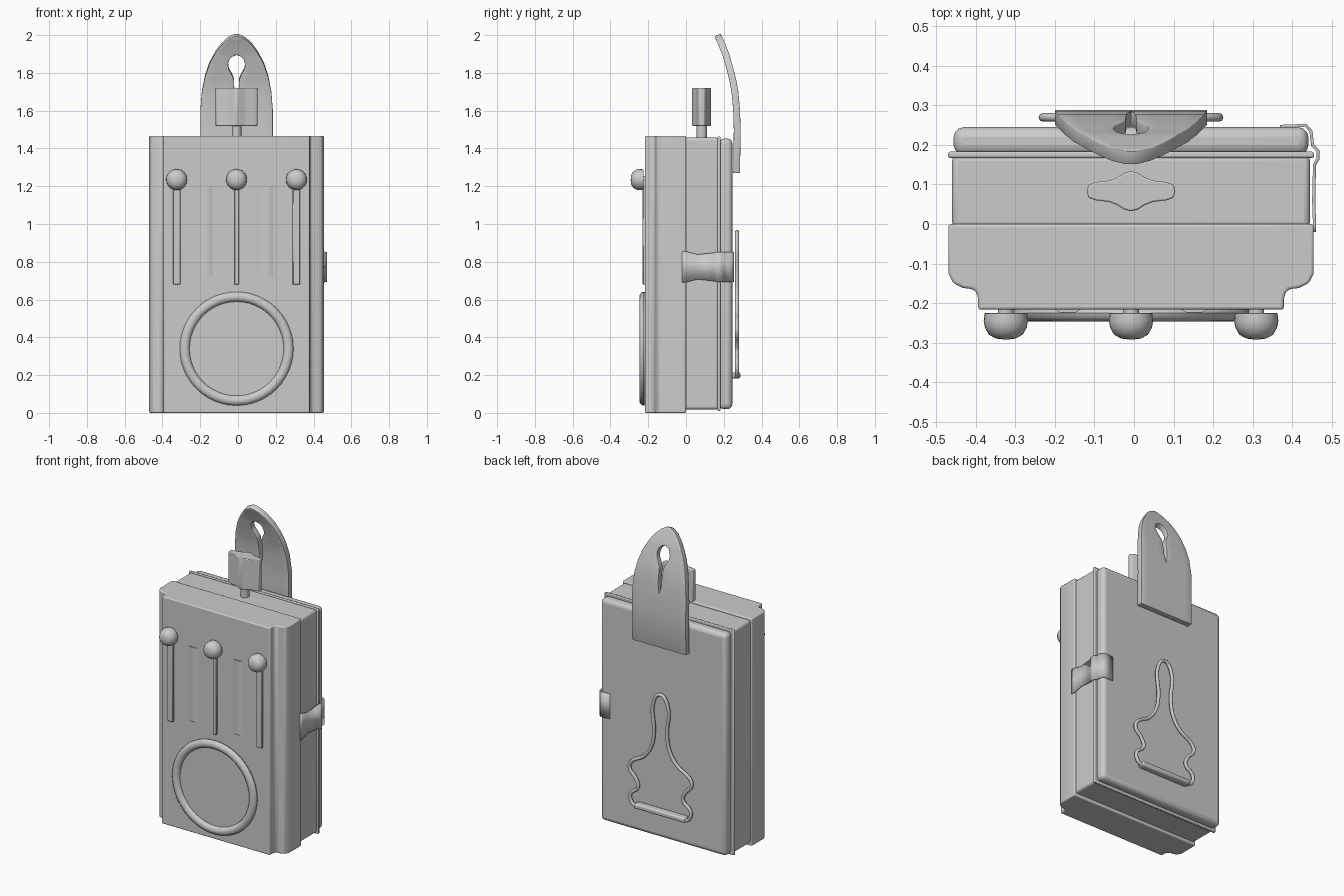
import bpy, bmesh, math
from mathutils import Vector, Matrix

if "Cube" in bpy.data.objects:
    bpy.data.objects.remove(bpy.data.objects["Cube"])

CX = -0.0075  # body centre line
grey = bpy.data.materials.new("plain grey")
grey.diffuse_color = (0.6, 0.6, 0.6, 1)
grey.use_nodes = True
grey.node_tree.nodes["Principled BSDF"].inputs["Base Color"].default_value = grey.diffuse_color


def finish(name, bm, bevel=0, seg=3, smooth=35):
    bmesh.ops.recalc_face_normals(bm, faces=bm.faces)
    me = bpy.data.meshes.new(name)
    bm.to_mesh(me)
    bm.free()
    ob = bpy.data.objects.new(name, me)
    bpy.context.collection.objects.link(ob)
    me.materials.append(grey)
    if bevel:
        m = ob.modifiers.new("Bevel", 'BEVEL')
        m.width, m.segments, m.limit_method = bevel, seg, 'ANGLE'
    bpy.ops.object.select_all(action='DESELECT')
    ob.select_set(True)
    bpy.context.view_layer.objects.active = ob
    bpy.ops.object.shade_smooth_by_angle(angle=math.radians(smooth))
    return ob


def box(name, lo, hi, bevel=0, seg=3):
    bm = bmesh.new()
    lo, hi = Vector(lo), Vector(hi)
    mat = Matrix.Translation((lo + hi) / 2) @ Matrix.Diagonal((*(hi - lo), 1))
    bmesh.ops.create_cube(bm, size=1, matrix=mat)
    return finish(name, bm, bevel, seg)


def prism(name, pts, z0, z1, bevel=0, seg=3):
    """Extrude an XY outline upwards."""
    bm = bmesh.new()
    f = bm.faces.new([bm.verts.new((x, y, z0)) for x, y in pts])
    ext = bmesh.ops.extrude_face_region(bm, geom=[f])['geom']
    bmesh.ops.translate(bm, vec=(0, 0, z1 - z0),
                        verts=[v for v in ext if isinstance(v, bmesh.types.BMVert)])
    return finish(name, bm, bevel, seg)


def lathe(name, prof, x, z, steps=32, closed=False):
    """Turn an (r, y) profile around an axis along y."""
    bm = bmesh.new()
    vs = [bm.verts.new((x + r, y, z)) for r, y in prof]
    es = [bm.edges.new(p) for p in zip(vs, vs[1:])]
    if closed:
        es.append(bm.edges.new((vs[-1], vs[0])))
    bmesh.ops.spin(bm, geom=vs + es, cent=(x, 0, z), axis=(0, 1, 0),
                   angle=math.tau, steps=steps)
    bmesh.ops.remove_doubles(bm, verts=bm.verts, dist=1e-4)
    return finish(name, bm)


def wire(name, pts, r):
    cu = bpy.data.curves.new(name, 'CURVE')
    cu.dimensions, cu.bevel_depth, cu.bevel_resolution = '3D', r, 2
    cu.use_fill_caps = True
    sp = cu.splines.new('BEZIER')
    sp.bezier_points.add(len(pts) - 1)
    for p, co in zip(sp.bezier_points, pts):
        p.co = co
        p.handle_left_type = p.handle_right_type = 'AUTO'
    sp.resolution_u = 5
    cu.materials.append(grey)
    ob = bpy.data.objects.new(name, cu)
    bpy.context.collection.objects.link(ob)


def lerp(table, t):
    for (a, u), (b, v) in zip(table, table[1:]):
        if t <= b:
            return u + (v - u) * (t - a) / (b - a)
    return table[-1][1]


# case: front shell with a stepped outline, back shell, seam rim and lid
half = [(0.4625, 0), (0.4625, -0.125), (0.45, -0.15), (0.425, -0.162), (0.40, -0.165),
        (0.39, -0.175), (0.387, -0.19), (0.387, -0.217)]
outline = [(CX + x, y) for x, y in half] + [(CX - x, y) for x, y in reversed(half)]
prism("front_shell", outline, 0.0, 1.467, 0.025)
box("back_shell", (CX - 0.453, -0.01, 0.018), (CX + 0.453, 0.175, 1.457), 0.015)
box("seam_rim", (CX - 0.463, 0.167, 0.01), (CX + 0.463, 0.183, 1.463), 0.005, 2)
box("back_lid", (CX - 0.449, 0.175, 0.02), (CX + 0.449, 0.245, 1.452), 0.025)

# lens and its rounded ring
ring = [(0.275 + 0.026 * math.cos(a), -0.225 + 0.022 * math.sin(a))
        for a in (math.tau * i / 12 for i in range(12))]
lathe("lens_ring", ring, CX, 0.34, 48, True)
lathe("lens", [(0, -0.224), (0.26, -0.224), (0.26, -0.21), (0, -0.21)], CX, 0.34, 48)

# slider knobs, their tracks and the low ribs between them
knob = [(0, -0.293), (0.025, -0.29), (0.043, -0.28), (0.053, -0.262), (0.056, -0.245),
        (0.054, -0.226), (0.02, -0.225), (0.02, -0.21)]
for i, side in enumerate(("left", "middle", "right")):
    x = CX + (i - 1) * 0.317
    lathe(side + "_slider_knob", knob, x, 1.235, 24)
    w = 0.012 if i == 1 else 0.02
    box(side + "_slider_track", (x - w, -0.229, 0.68), (x + w, -0.2, 1.23), 0.003, 1)
for side, s in (("left", -1), ("right", 1)):
    x = CX + s * 0.16
    prism(side + "_front_rib", [(x - 0.045, -0.21), (x - 0.02, -0.224),
                                (x + 0.02, -0.224), (x + 0.045, -0.21)], 0.72, 1.2)

# top key: stem and lobed grip
quarter = [(0.112, 0), (0.108, 0.016), (0.09, 0.023), (0.055, 0.027),
           (0.035, 0.035), (0.018, 0.046), (0, 0.051)]
top = quarter + [(-x, y) for x, y in reversed(quarter[:-1])]
grip = top + [(x, -y) for x, y in reversed(top[1:-1])]
prism("key_grip", [(CX + x, 0.083 + y) for x, y in grip], 1.52, 1.72, 0.004, 2)
stem = [(CX + 0.025 * math.cos(math.tau * i / 16), 0.083 + 0.027 * math.sin(math.tau * i / 16))
        for i in range(16)]
prism("key_stem", stem, 1.44, 1.53)

# curved hanging tab with a keyhole
outer = [(1.27, 0.192), (1.60, 0.192), (1.70, 0.184), (1.78, 0.168), (1.85, 0.145),
         (1.91, 0.112), (1.95, 0.082), (1.98, 0.05), (2.0, 0.012)]
inner = [(1.62, 0), (1.66, 0.01), (1.77, 0.014), (1.80, 0.028), (1.825, 0.042), (1.85, 0.045),
         (1.875, 0.038), (1.89, 0.025), (1.90, 0)]
bend = [(1.27, 0.268), (1.5, 0.271), (1.6, 0.268), (1.7, 0.259), (1.76, 0.248), (1.82, 0.233),
        (1.9, 0.210), (1.95, 0.190), (2.0, 0.167)]
rows = sorted({z for z, _ in outer + inner + bend})
bm = bmesh.new()
for s in (-1, 1):
    grid = []
    for z in rows:
        a = lerp(inner, z) if 1.62 <= z <= 1.9 else 0
        b = lerp(outer, z)
        grid.append([bm.verts.new((CX + s * (a + (b - a) * k / 4), lerp(bend, z), z))
                     for k in range(5)])
    for r0, r1 in zip(grid, grid[1:]):
        for k in range(4):
            bm.faces.new((r0[k], r0[k + 1], r1[k + 1], r1[k]))
bmesh.ops.remove_doubles(bm, verts=bm.verts, dist=1e-4)
tab = finish("hanging_tab", bm)
sol = tab.modifiers.new("Thickness", 'SOLIDIFY')
sol.thickness, sol.offset = 0.036, 0
bev = tab.modifiers.new("Bevel", 'BEVEL')
bev.width, bev.segments, bev.limit_method = 0.006, 2, 'ANGLE'
bev.angle_limit = math.radians(50)

# side latch: a bent sheet, waisted near its front end
latch = [(0.37, 0.247, 0.08), (0.435, 0.25, 0.08), (0.448, 0.235, 0.08), (0.452, 0.2, 0.08),
         (0.466, 0.185, 0.08), (0.466, 0.165, 0.08), (0.457, 0.15, 0.075),
         (0.455, 0.06, 0.066), (0.457, 0.0, 0.082), (0.457, -0.02, 0.082)]
bm = bmesh.new()
strip = [[bm.verts.new((x, y, 0.773 + s * h)) for s in (-1, 1)] for x, y, h in latch]
for p, q in zip(strip, strip[1:]):
    bm.faces.new((p[0], p[1], q[1], q[0]))
ob = finish("side_latch", bm)
sol = ob.modifiers.new("Thickness", 'SOLIDIFY')
sol.thickness, sol.offset = 0.008, 0

# wire belt clip on the back, with its foot bar
side = [(0.175, 0.19), (0.205, 0.21), (0.215, 0.26), (0.16, 0.32), (0.175, 0.37), (0.222, 0.43),
        (0.21, 0.47), (0.12, 0.53), (0.065, 0.61), (0.047, 0.70), (0.047, 0.91)]
path = [(CX + x, 0.27, z) for x, z in side] + [(CX, 0.27, 0.958)]
path += [(2 * CX - x, y, z) for x, y, z in reversed(path[:-1])]
wire("belt_clip", path, 0.011)
box("clip_foot_bar", (CX - 0.18, 0.24, 0.182), (CX + 0.18, 0.288, 0.215), 0.01, 2)
